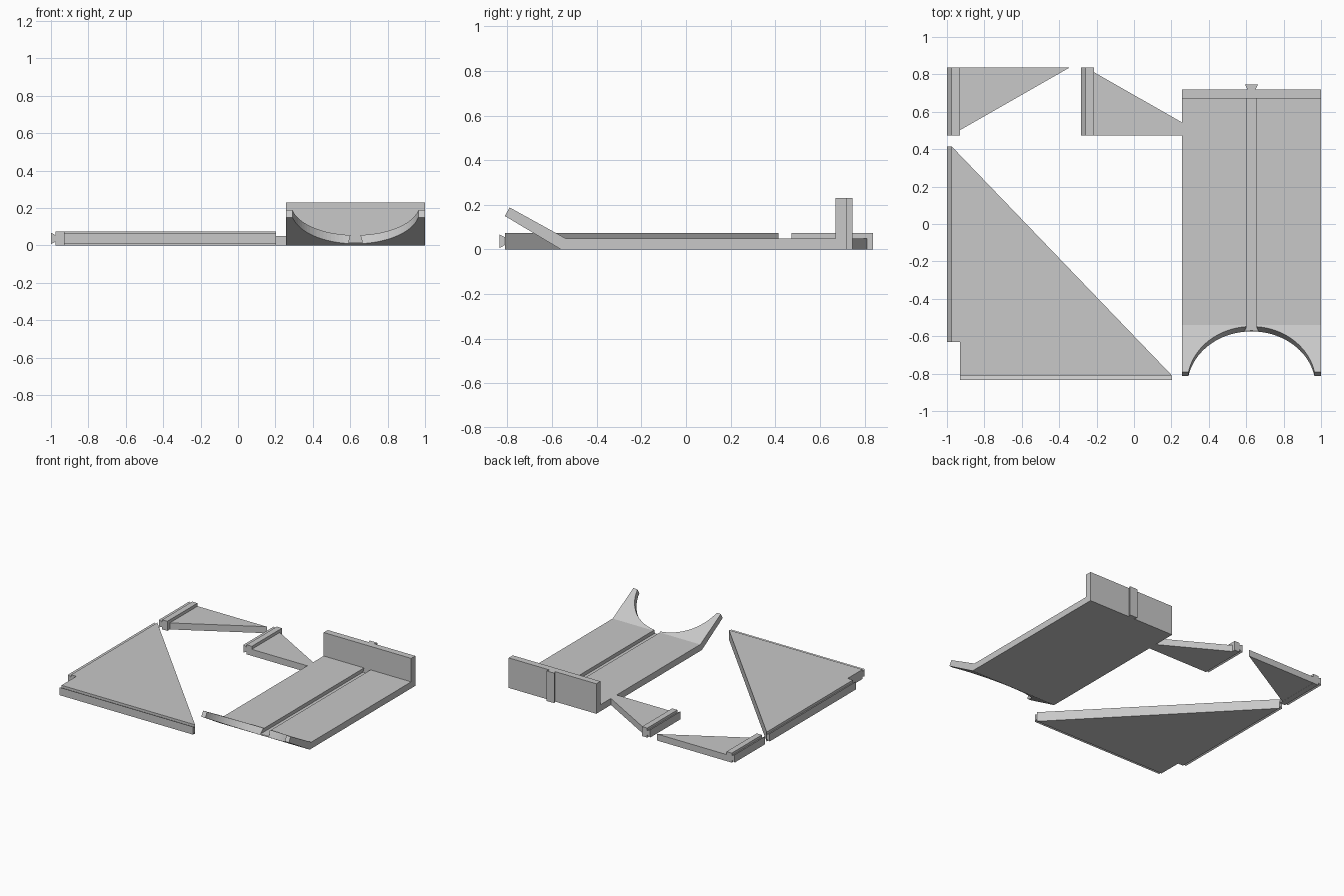
import bpy, bmesh, math
from mathutils import Vector

cube = bpy.data.objects.get("Cube")
if cube:
    bpy.data.objects.remove(cube)

GREY = (0.58, 0.58, 0.58, 1)
mat = bpy.data.materials.new("matte grey")
mat.use_nodes = True
mat.diffuse_color = GREY
mat.node_tree.nodes["Principled BSDF"].inputs["Base Color"].default_value = GREY

PLATE, RIM = 0.05, 0.073   # thin plate and thick plate heights


def prism(name, profile, axis, start, end):
    """Extrude a 2D profile along x, y or z (profile in the other two axes)."""
    place = {"x": lambda p, t: (t, p[0], p[1]),
             "y": lambda p, t: (p[0], t, p[1]),
             "z": lambda p, t: (p[0], p[1], t)}[axis]
    bm = bmesh.new()
    face = bm.faces.new([bm.verts.new(place(p, start)) for p in profile])
    grown = bmesh.ops.extrude_face_region(bm, geom=[face])["geom"]
    shift = Vector(place((0, 0), end - start))
    bmesh.ops.translate(bm, vec=shift,
                        verts=[v for v in grown if isinstance(v, bmesh.types.BMVert)])
    bmesh.ops.recalc_face_normals(bm, faces=bm.faces)
    mesh = bpy.data.meshes.new(name)
    bm.to_mesh(mesh)
    bm.free()
    obj = bpy.data.objects.new(name, mesh)
    bpy.context.collection.objects.link(obj)
    mesh.materials.append(mat)
    return obj


def dovetail(base, tip, low=0.007, high=0.067, inset=0.013):
    """Flared tongue section, wider at its tip."""
    return [(base, low + inset), (tip, low), (tip, high), (base, high - inset)]


def cut(target, cutter):
    cutter.hide_render = True
    mod = target.modifiers.new("cut", "BOOLEAN")
    mod.operation, mod.object, mod.solver = "DIFFERENCE", cutter, "EXACT"
    bpy.context.view_layer.objects.active = target
    bpy.ops.object.modifier_apply(modifier=mod.name)
    bpy.data.objects.remove(cutter)


# Tray: floor, upright back wall and raised front lip in one side profile
tray = prism("tray", [(-0.56, 0), (0.72, 0), (0.72, 0.23), (0.67, 0.23), (0.67, PLATE),
                      (-0.54, PLATE), (-0.79, 0.188), (-0.812, 0.15)], "x", 0.257, 1)
MID = 0.628

# Dovetail groove along the floor
cut(tray, prism("groove_cutter", [(MID - 0.037, 0.015), (MID + 0.037, 0.015),
                                  (MID + 0.026, 0.056), (MID - 0.026, 0.056)],
                "y", -0.65, 0.67))

# Round bite through the lip, square to its slope
bpy.ops.mesh.primitive_cylinder_add(vertices=96, radius=0.343, depth=0.3,
                                    location=(MID, -0.845, 0.2255),
                                    rotation=(math.radians(-30), 0, 0))
cut(tray, bpy.context.object)

# Upright tongue on the back wall
prism("back_tongue", [(MID - 0.022, 0.72), (MID + 0.022, 0.72),
                      (MID + 0.034, 0.745), (MID - 0.034, 0.745)], "z", 0, 0.23)

# Two small triangular brackets, each with a thick edge bar and a tongue
BRACKETS = {
    "joined_bracket": (-0.283, [(-0.215, 0.473), (0.257, 0.473), (0.257, 0.543), (-0.215, 0.812)]),
    "loose_bracket": (-1.0, [(-0.93, 0.502), (-0.342, 0.838), (-0.93, 0.838)]),
}
for name, (left, outline) in BRACKETS.items():
    prism(name + "_plate", outline, "z", 0, PLATE)
    bar = left + 0.025
    prism(name + "_bar", [(bar, 0), (left + 0.069, 0), (left + 0.069, RIM), (bar, RIM)],
          "y", 0.473, 0.838)
    prism(name + "_tongue", dovetail(bar, left), "y", 0.473, 0.838)

# Large triangular panel with a notched corner and tongues on two edges
prism("panel", [(-0.975, 0.415), (-0.975, -0.63), (-0.93, -0.63),
                (-0.93, -0.81), (0.203, -0.81)], "z", 0, RIM)
prism("panel_side_tongue", dovetail(-0.975, -1.0), "y", -0.63, 0.415)
prism("panel_front_tongue", dovetail(-0.81, -0.835), "x", -0.93, 0.203)
